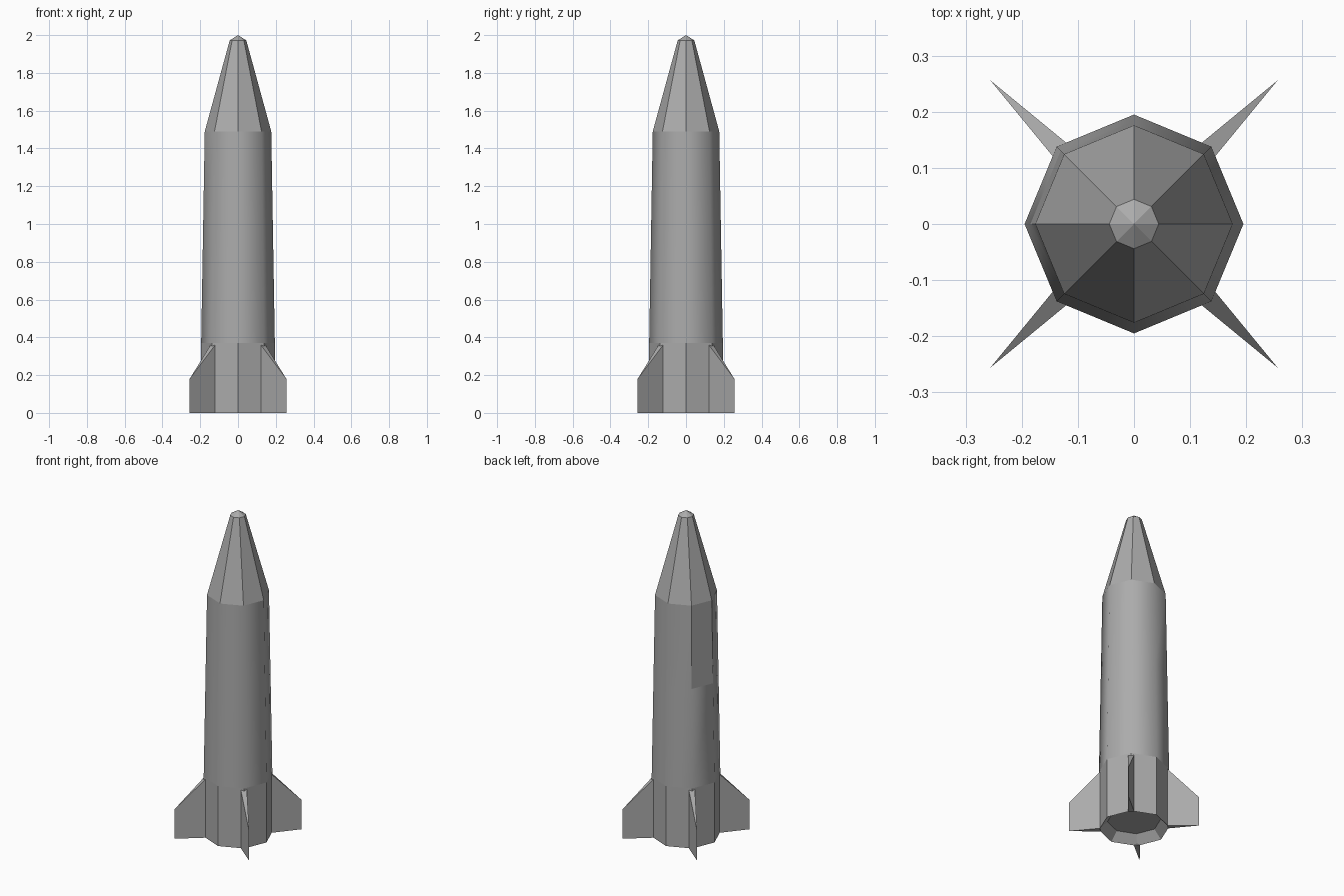
import bpy
from math import cos, sin, pi

if "Cube" in bpy.data.objects:
    bpy.data.objects.remove(bpy.data.objects["Cube"])

SIDES = 8

# Dark grey paint
paint = bpy.data.materials.new("dark_grey")
paint.diffuse_color = (0.41, 0.41, 0.41, 1)
paint.use_nodes = True
paint.node_tree.nodes["Principled BSDF"].inputs["Base Color"].default_value = paint.diffuse_color


def make_object(name, verts, faces):
    mesh = bpy.data.meshes.new(name)
    mesh.from_pydata(verts, [], faces)
    mesh.materials.append(paint)
    mesh.update()
    obj = bpy.data.objects.new(name, mesh)
    bpy.context.collection.objects.link(obj)
    return obj


def lathe(name, rings, start_cap=None, end_tip=None):
    """Eight-sided skin through (radius, z) rings, with optional flat start cap and pointed end."""
    verts = [(r * cos(2 * pi * i / SIDES), r * sin(2 * pi * i / SIDES), z)
             for r, z in rings for i in range(SIDES)]
    faces = []
    for k in range(len(rings) - 1):
        for i in range(SIDES):
            j = (i + 1) % SIDES
            a, b = k * SIDES, (k + 1) * SIDES
            faces.append((a + i, a + j, b + j, b + i))
    if start_cap:
        faces.append(tuple(reversed(range(SIDES))))
    if end_tip is not None:
        verts.append((0, 0, end_tip))
        last = (len(rings) - 1) * SIDES
        faces += [(last + i, last + (i + 1) % SIDES, len(verts) - 1) for i in range(SIDES)]
    return make_object(name, verts, faces)


# Flat-sided engine section with a recessed floor underneath
lathe("engine_section", [(0.148, 0.05), (0.195, 0.0), (0.195, 0.37)], start_cap=True)

# Smooth-shaded hull, with one flat panel on the upper back left
mid_z = 0.98
mid_r = 0.195 + (0.176 - 0.195) * (mid_z - 0.37) / (1.49 - 0.37)
hull = lathe("hull", [(0.195, 0.37), (mid_r, mid_z), (0.176, 1.49)])
for face in hull.data.polygons:
    c = face.center
    is_panel = c.z > mid_z and c.x < -0.1 and 0 < c.y < 0.1
    face.use_smooth = not is_panel

# Faceted nose cone with a blunt tip
lathe("nose_cone", [(0.176, 1.49), (0.044, 1.972)], end_tip=2.0)

# Four wedge fins on the diagonals, tapering to a sharp outer edge
for n in range(4):
    a = pi / 4 + n * pi / 2

    def place(r, w, z):
        return (r * cos(a) - w * sin(a), r * sin(a) + w * cos(a), z)

    verts = [place(0.188, -0.017, 0), place(0.188, 0.017, 0),
             place(0.188, 0.017, 0.36), place(0.188, -0.017, 0.36),
             place(0.362, 0, 0), place(0.362, 0, 0.18)]
    make_object(f"fin_{n + 1}", verts,
                [(0, 3, 2, 1), (0, 4, 5, 3), (1, 2, 5, 4), (3, 5, 2), (0, 1, 4)])
